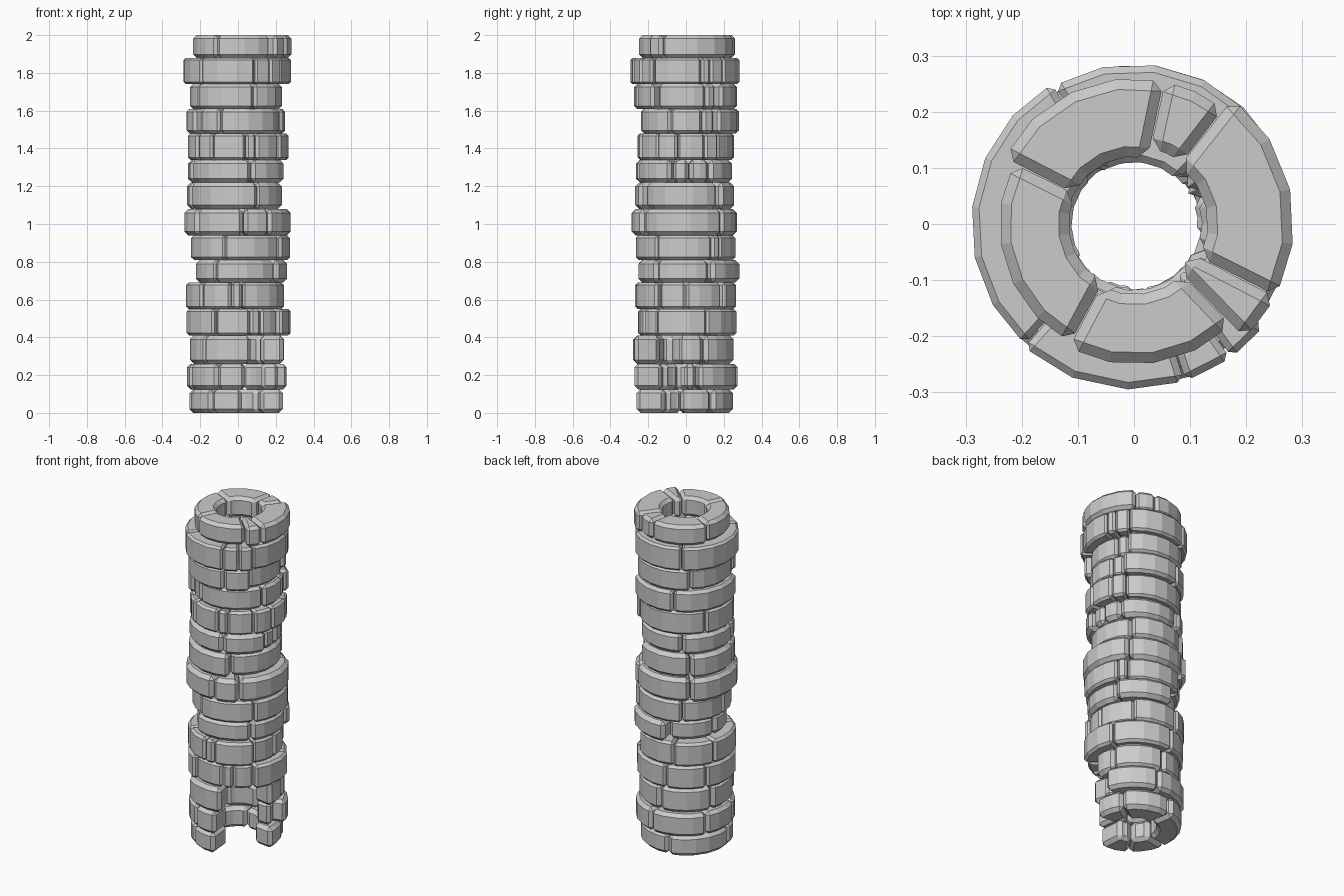
import bpy, bmesh, random
from math import sin, cos, radians, ceil

if "Cube" in bpy.data.objects:
    bpy.data.objects.remove(bpy.data.objects["Cube"])

random.seed(4)

# Heights of the course boundaries
LEVELS = [0, .125, .26, .41, .55, .69, .81, .94, 1.08, 1.22, 1.34, 1.48, 1.61, 1.74, 1.88, 2.0]

# Joint angles of each course, bottom to top (degrees, 0 = right, 90 = back)
JOINTS = [
    (-8, 35, 102, 190, 237, 275), (-3, 15, 80, 150, 200, 246, 278), (-10, 23, 90, 160, 228, 285),
    (24, 100, 150, 242, 285, 299, 325), (0, 50, 110, 160, 225, 262, 275, 325),
    (29, 100, 170, 240, 322), (30, 42, 120, 180, 254, 325), (44, 130, 220, 276, 306),
    (47, 130, 200, 294), (4, 32, 120, 200, 286, 342), (22, 40, 150, 215, 238, 279, 292, 325, 350),
    (21, 38, 110, 213, 246, 340), (27, 43, 130, 217, 288, 320),
    (17, 28, 45, 120, 228, 288, 306, 322), (-27, 52, 78, 153, 242, 314)]

# Reach of each course to the right, back, left, front
REACH = [
    (.24, .25, .26, .265), (.215, .275, .27, .275), (.245, .255, .255, .28), (.28, .27, .275, .255),
    (.245, .265, .275, .27), (.26, .285, .225, .255), (.275, .265, .25, .265), (.28, .27, .285, .29),
    (.235, .255, .27, .27), (.24, .245, .265, .265), (.27, .255, .265, .26), (.25, .28, .275, .24),
    (.235, .27, .255, .275), (.28, .285, .29, .295), (.285, .26, .24, .25)]
DOOR_COURSES = 3  # the doorway leaves out the last stone of these


def stone(bm, a0, a1, r0, r1, z0, z1):
    """Curved block swept around the tower axis."""
    n = max(1, ceil((a1 - a0) / 21))
    rings = []
    for i in range(n + 1):
        a = radians(a0 + (a1 - a0) * i / n)
        rings.append([bm.verts.new((r * cos(a), r * sin(a), z))
                      for r, z in ((r0, z0), (r1, z0), (r1, z1), (r0, z1))])
    for p, q in zip(rings, rings[1:]):
        for k in range(4):
            j = (k + 1) % 4
            bm.faces.new((p[k], p[j], q[j], q[k]))
    bm.faces.new(rings[0][::-1])
    bm.faces.new(rings[-1])


def course(index):
    joints, reach = JOINTS[index], REACH[index]
    z0, z1 = LEVELS[index], LEVELS[index + 1]
    bm = bmesh.new()
    ends = list(joints[1:]) + [joints[0] + 360]
    for k, (a0, a1) in enumerate(zip(joints, ends)):
        if index < DOOR_COURSES and k == len(joints) - 1:
            continue
        outer = reach[round((a0 + a1) / 180) % 4]
        inner = random.uniform(.11, .145)
        stone(bm, a0 + .3, a1 - .3, inner, outer, z0, z1)
    bmesh.ops.recalc_face_normals(bm, faces=bm.faces)
    # Chamfer the block edges, leaving the facets of the curve crisp
    edges = [e for e in bm.edges if e.calc_face_angle(0) > radians(40)]
    bmesh.ops.bevel(bm, geom=edges, offset=.021, segments=1, profile=.5,
                    affect='EDGES', clamp_overlap=True)
    mesh = bpy.data.meshes.new(f"stone_course_{index + 1:02d}")
    bm.to_mesh(mesh)
    bm.free()
    ob = bpy.data.objects.new(mesh.name, mesh)
    bpy.context.collection.objects.link(ob)


# Stacked ring courses with a doorway at the front right
for i in range(len(JOINTS)):
    course(i)
